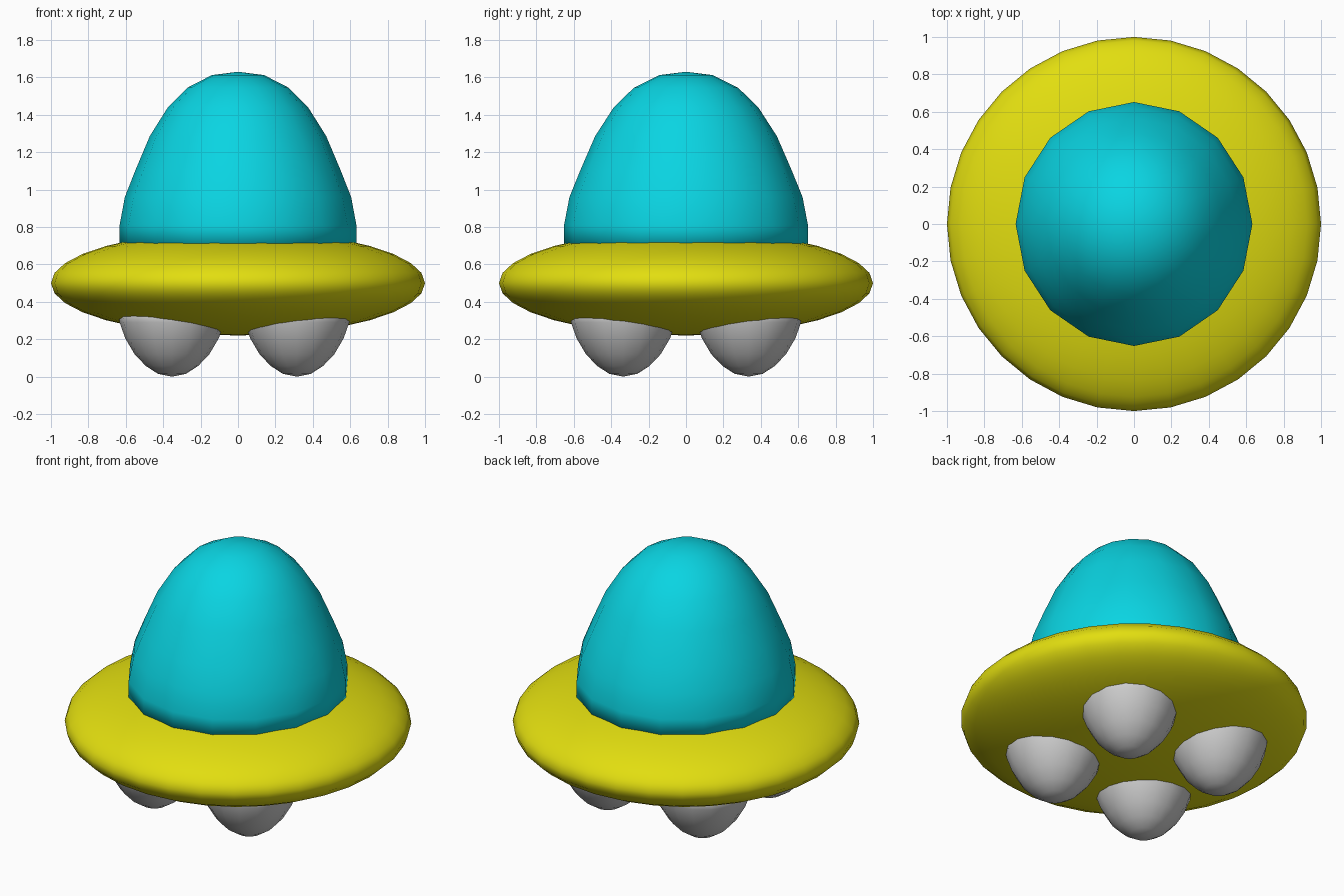
import bpy, math

if "Cube" in bpy.data.objects:
    bpy.data.objects.remove(bpy.data.objects["Cube"])


def finish(obj, name, color=None):
    obj.name = name
    for p in obj.data.polygons:
        p.use_smooth = True
    if color:
        mat = bpy.data.materials.new(name + "_color")
        mat.diffuse_color = color
        mat.use_nodes = True
        mat.node_tree.nodes["Principled BSDF"].inputs["Base Color"].default_value = mat.diffuse_color
        obj.data.materials.append(mat)


def lathe(name, profile, segs, loc, scale=(1, 1, 1), color=None):
    """Revolve (radius, z) points; the first point is the pole on the axis, the end is capped."""
    verts = [(0, 0, profile[0][1])]
    for r, z in profile[1:]:
        for i in range(segs):
            a = 2 * math.pi * i / segs
            verts.append((r * math.cos(a), r * math.sin(a), z))
    flip = profile[0][1] < profile[-1][1]
    faces = []
    for i in range(segs):
        j = (i + 1) % segs
        faces.append((0, 1 + i, 1 + j))
        for k in range(len(profile) - 2):
            a, b = 1 + k * segs, 1 + (k + 1) * segs
            faces.append((a + i, b + i, b + j, a + j))
    last = 1 + (len(profile) - 2) * segs
    faces.append(tuple(last + i for i in reversed(range(segs))))
    if flip:
        faces = [tuple(reversed(f)) for f in faces]
    me = bpy.data.meshes.new(name)
    me.from_pydata(verts, [], faces)
    obj = bpy.data.objects.new(name, me)
    bpy.context.collection.objects.link(obj)
    obj.location, obj.scale = loc, scale
    finish(obj, name, color)
    return obj


# Saucer body
bpy.ops.mesh.primitive_uv_sphere_add(segments=32, ring_count=16, radius=1, location=(0, 0, 0.5))
saucer = bpy.context.object
saucer.scale = (1, 1, 0.28)
finish(saucer, "saucer_body", (0.76, 0.73, 0.005, 1))

# Tall canopy dome, sunk into the saucer
dome = [(0, 1.63), (0.14, 1.612), (0.27, 1.545), (0.375, 1.44), (0.472, 1.285),
        (0.55, 1.10), (0.605, 0.96), (0.633, 0.81), (0.633, 0.69)]
lathe("canopy_dome", dome, 16, (0, 0, 0), (1, 1.03, 1), (0.003, 0.66, 0.76, 1))

# Four rounded feet under the saucer
foot = [(0, 0), (0.075, 0.015), (0.14, 0.057), (0.2, 0.12), (0.25, 0.205),
        (0.28, 0.29), (0.288, 0.36)]
for sx, x in (("left", -0.353), ("right", 0.315)):
    for sy, y in (("front", -0.335), ("back", 0.335)):
        lathe(f"{sy}_{sx}_foot", foot, 16, (x, y, 0))
